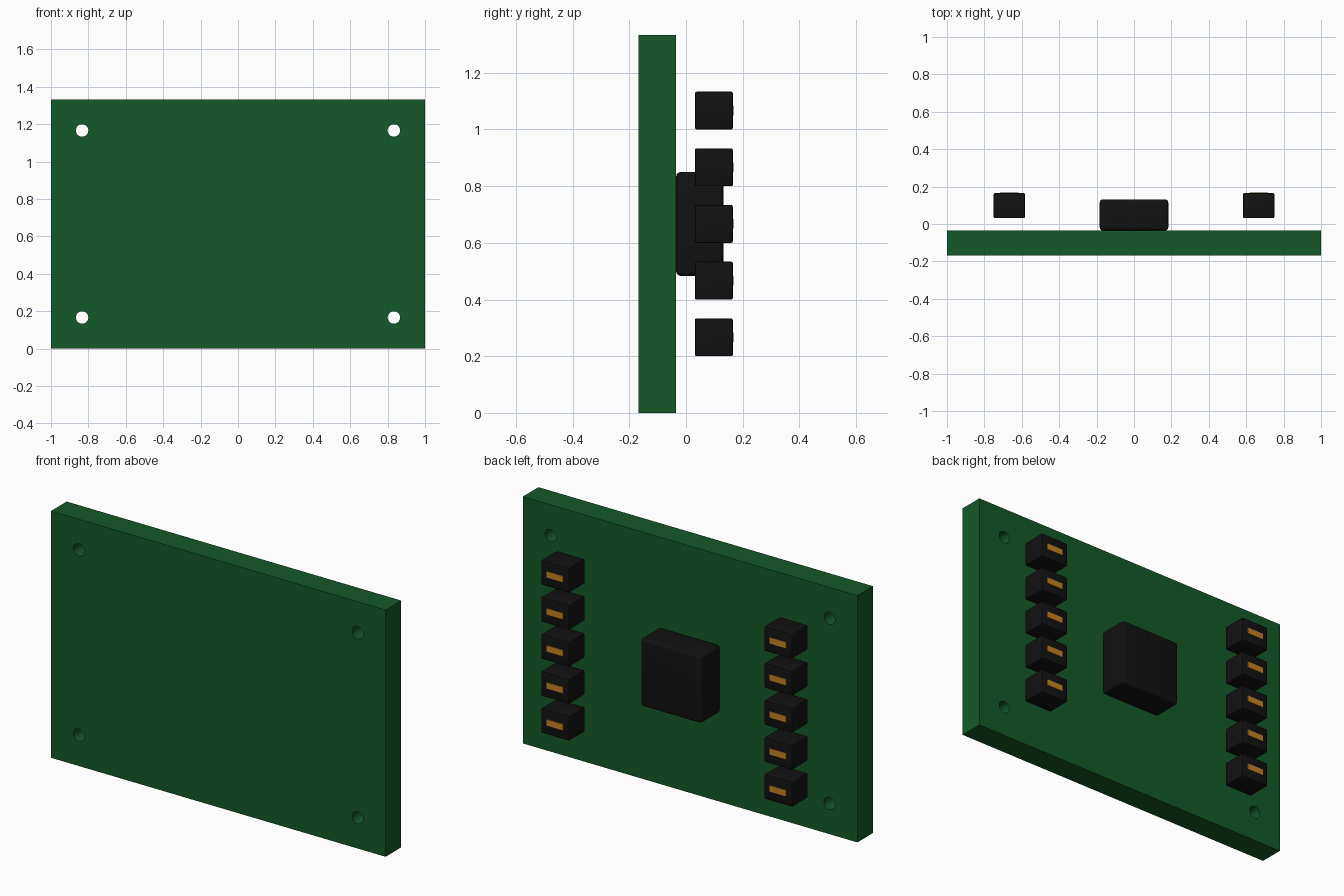
import bpy

if "Cube" in bpy.data.objects:
    bpy.data.objects.remove(bpy.data.objects["Cube"])

U = 1 / 30          # design unit
Y0 = -5.05 * U      # front face of the board


def material(name, rgb):
    m = bpy.data.materials.new(name)
    m.diffuse_color = (*rgb, 1)
    m.use_nodes = True
    m.node_tree.nodes["Principled BSDF"].inputs["Base Color"].default_value = m.diffuse_color
    return m


green = material("board_green", (0.007, 0.1, 0.022))
black = material("plastic_black", (0.006, 0.006, 0.006))
copper = material("contact_copper", (0.55, 0.22, 0.015))


def box(name, x, y, z, mat, bevel=0, segments=3):
    """Box from (min, max) ranges in design units; y is measured from the board front."""
    size = [(b - a) * U for a, b in (x, y, z)]
    loc = (sum(x) / 2 * U, sum(y) / 2 * U + Y0, sum(z) / 2 * U)
    bpy.ops.mesh.primitive_cube_add(size=1, location=loc)
    ob = bpy.context.object
    ob.name = name
    ob.scale = size
    bpy.ops.object.transform_apply(location=False, rotation=False, scale=True)
    ob.data.materials.append(mat)
    if bevel:
        mod = ob.modifiers.new("rounded_edges", 'BEVEL')
        mod.width = bevel * U
        mod.segments = segments
        bpy.ops.object.modifier_apply(modifier=mod.name)
        bpy.ops.object.shade_smooth_by_angle()
    return ob


# Circuit board with four mounting holes
board = box("circuit_board", (-30, 30), (0, 4), (0, 40), green)
for sx in (-25, 25):
    for z in (5, 35):
        bpy.ops.mesh.primitive_cylinder_add(
            vertices=32, radius=U, depth=8 * U,
            location=(sx * U, Y0 + 2 * U, z * U), rotation=(1.5707963, 0, 0))
        cutter = bpy.context.object
        cutter.data.materials.append(green)
        mod = board.modifiers.new("mounting_hole", 'BOOLEAN')
        mod.operation = 'DIFFERENCE'
        mod.solver = 'EXACT'
        mod.object = cutter
        bpy.context.view_layer.objects.active = board
        bpy.ops.object.modifier_apply(modifier=mod.name)
        bpy.data.objects.remove(cutter)
bpy.ops.object.select_all(action='DESELECT')
board.select_set(True)
bpy.ops.object.shade_smooth_by_angle()

# Central chip
box("processor_chip", (-5.5, 5.5), (4, 9), (14.5, 25.5), black, 0.5, 4)

# Two columns of pin housings, each with a copper contact
for side, cx in (("left", -20), ("right", 20)):
    for i in range(5):
        z = 8 + 6 * i
        box(f"{side}_pin_housing_{i + 1}", (cx - 2.5, cx + 2.5), (6, 10),
            (z - 2, z + 2), black, 0.15, 2)
        box(f"{side}_pin_contact_{i + 1}", (cx - 1.5, cx + 1.5), (9.6, 10.1),
            (z - 0.5, z + 0.5), copper)
